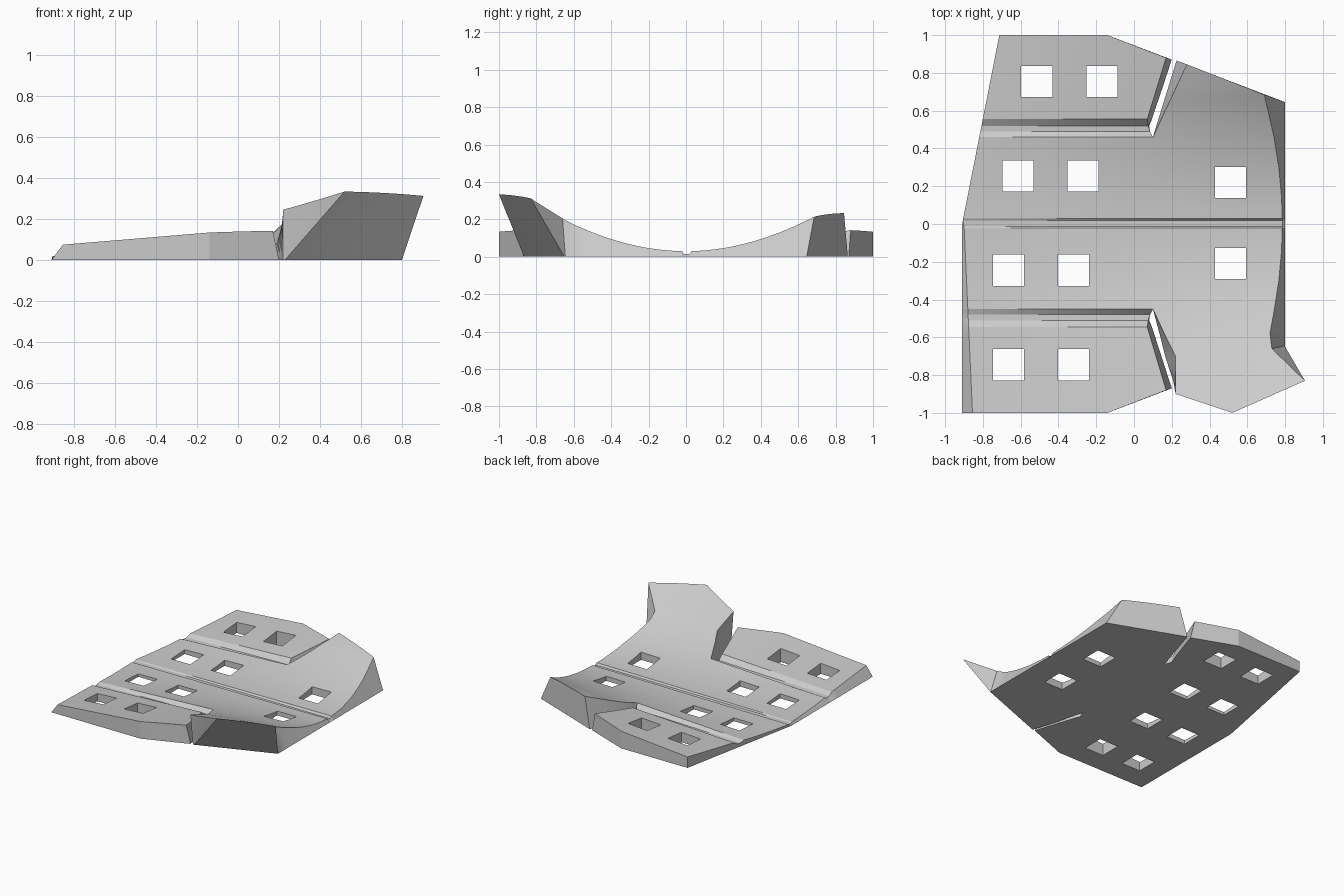
import bpy
import bmesh
from mathutils import Vector

cube = bpy.data.objects.get("Cube")
if cube:
    bpy.data.objects.remove(cube)

grey = bpy.data.materials.new("plain grey")
grey.use_nodes = True
COLOUR = (0.6, 0.6, 0.6, 1)
grey.diffuse_color = COLOUR
grey.node_tree.nodes["Principled BSDF"].inputs["Base Color"].default_value = COLOUR


# Height of the dished main surface, the lower outer panels and the grooves
def dish(x, y):
    a = abs(y)
    bend = a * a if a < 0.7 else 0.49 + 1.2 * (a - 0.7)
    return 0.025 + 0.006 * x + bend * (0.255 + 0.2 * x)


def panel(x, y):
    return 0.015 + abs(y) * (0.13 + 0.083 * x)


def groove(x, y):
    return 0.6 * panel(x, y)


def centre_groove(x, y):
    return 0.014


# One cross-section: top path (left, middle, right) and bottom path below it
def section(height, tl, tr, bl, br, tm=None, bm=None):
    tl, tr, bl, br = map(Vector, (tl, tr, bl, br))
    tm = Vector(tm) if tm else (tl + tr) / 2
    bm = Vector(bm) if bm else (bl + br) / 2
    return height, (tl, tm, tr), (bl, bm, br)


def along(path, u):
    a, m, b = path
    return a.lerp(m, u * 2) if u < 0.5 else m.lerp(b, u * 2 - 1)


# Loft a closed solid with a flat underside through the sections
def loft(name, sections, cols=16):
    bm = bmesh.new()
    rows = []
    for i in range(len(sections) - 1):
        (h0, t0, b0), (h1, t1, b1) = sections[i:i + 2]
        span = (t0[0] - t1[0]).length
        steps = max(1, round(span / 0.04))
        for s in range(0 if i == 0 else 1, steps + 1):
            f = s / steps
            top, bottom = [], []
            for c in range(cols + 1):
                u = c / cols
                p = along(t0, u).lerp(along(t1, u), f)
                q = along(b0, u).lerp(along(b1, u), f)
                z = h0(*p) * (1 - f) + h1(*p) * f
                top.append(bm.verts.new((p.x, p.y, z)))
                bottom.append(bm.verts.new((q.x, q.y, 0)))
            rows.append(top + bottom[::-1])
    n = len(rows[0])
    for r0, r1 in zip(rows, rows[1:]):
        for k in range(n):
            j = (k + 1) % n
            bm.faces.new((r0[k], r0[j], r1[j], r1[k]))
    for row in (rows[0], rows[-1]):
        for c in range(cols):
            bm.faces.new((row[c], row[c + 1], row[n - 2 - c], row[n - 1 - c]))
    bmesh.ops.remove_doubles(bm, verts=bm.verts, dist=0.0001)
    bmesh.ops.recalc_face_normals(bm, faces=bm.faces)
    mesh = bpy.data.meshes.new(name)
    bm.to_mesh(mesh)
    bm.free()
    obj = bpy.data.objects.new(name, mesh)
    mesh.materials.append(grey)
    bpy.context.collection.objects.link(obj)
    return obj


# Side outlines: slanted at the back left, chamfered at the front left and right
def left_top(y):
    return -0.91 + (0.197 * y if y > 0 else 0.01 - 0.045 * y)


def left_bottom(y):
    return -0.91 + max(0, 0.197 * y)


def right_top(y):
    return 0.8 - 0.5 * dish(0.8, y)


def core_row(y, height=dish):
    return section(height, (left_top(y), y), (right_top(y), y),
                   (left_bottom(y), y), (0.8, y))


def panel_row(y, height, x_top, x_bottom):
    return section(height, (left_top(y), y), (x_top, y),
                   (left_bottom(y), y), (x_bottom, y))


core = loft("core_plate", [
    core_row(-0.45), core_row(-0.3), core_row(-0.15), core_row(-0.022),
    core_row(-0.012, centre_groove), core_row(0.018, centre_groove),
    core_row(0.03), core_row(0.15), core_row(0.3), core_row(0.46)], 32)

front_wing = loft("front_wing", [
    section(dish, (0.1, -0.45), (right_top(-0.45), -0.45), (0.1, -0.45), (0.8, -0.45)),
    section(dish, (0.17, -0.6), (0.72, -0.58), (0.14, -0.6), (0.8, -0.58)),
    section(dish, (0.22, -0.7), (0.73, -0.66), (0.165, -0.7), (0.8, -0.645)),
    section(dish, (0.22, -0.9), (0.905, -0.83), (0.22, -0.87), (0.8, -0.65),
            (0.52, -1), (0.23, -0.866))])

back_wing = loft("back_wing", [
    section(dish, (0.1, 0.46), (right_top(0.46), 0.46), (0.1, 0.46), (0.8, 0.46)),
    section(dish, (0.28, 0.845), (0.69, 0.685), (0.225, 0.865), (0.8, 0.645))])


# Outer panels, each with the groove that parts it from the core
def outer_panel(name, side, edge):
    y = [side * (edge + d) for d in (0, 0.03, 0.06, 0.095)]
    return loft(name, [
        panel_row(y[0], dish, 0.1, 0.1),
        panel_row(y[1], groove, 0.085, 0.085),
        panel_row(y[2], groove, 0.075, 0.08),
        panel_row(y[3], panel, 0.07, 0.095),
        section(panel, (left_top(side), side), (0.17, side * 0.88),
                (left_bottom(side), side), (0.2, side * 0.87),
                (-0.14, side), (-0.14, side))])


front_panel = outer_panel("front_panel", -1, 0.45)
back_panel = outer_panel("back_panel", 1, 0.46)


# Square windows cut right through
def cut_windows(obj, centres):
    bm = bmesh.new()
    for x, y in centres:
        made = bmesh.ops.create_cube(bm, size=1)["verts"]
        bmesh.ops.scale(bm, vec=(0.165, 0.165, 1), verts=made)
        bmesh.ops.translate(bm, vec=(x, y, 0), verts=made)
    mesh = bpy.data.meshes.new(obj.name + "_cutter")
    bm.to_mesh(mesh)
    bm.free()
    mesh.materials.append(grey)
    cutter = bpy.data.objects.new(obj.name + "_cutter", mesh)
    bpy.context.collection.objects.link(cutter)
    mod = obj.modifiers.new("windows", "BOOLEAN")
    mod.operation = "DIFFERENCE"
    mod.solver = "EXACT"
    mod.object = cutter
    bpy.context.view_layer.objects.active = obj
    bpy.ops.object.modifier_apply(modifier=mod.name)
    bpy.data.objects.remove(cutter)


cut_windows(core, [(-0.615, 0.255), (-0.27, 0.255), (0.51, 0.22),
                   (-0.665, -0.245), (-0.32, -0.245), (0.51, -0.21)])
cut_windows(front_panel, [(-0.665, -0.745), (-0.32, -0.745)])
cut_windows(back_panel, [(-0.515, 0.755), (-0.17, 0.755)])

# Smooth the curved tops, keep the creases
bpy.ops.object.select_all(action="DESELECT")
for obj in (core, front_wing, back_wing, front_panel, back_panel):
    obj.select_set(True)
bpy.context.view_layer.objects.active = core
bpy.ops.object.shade_smooth_by_angle(angle=0.35)
